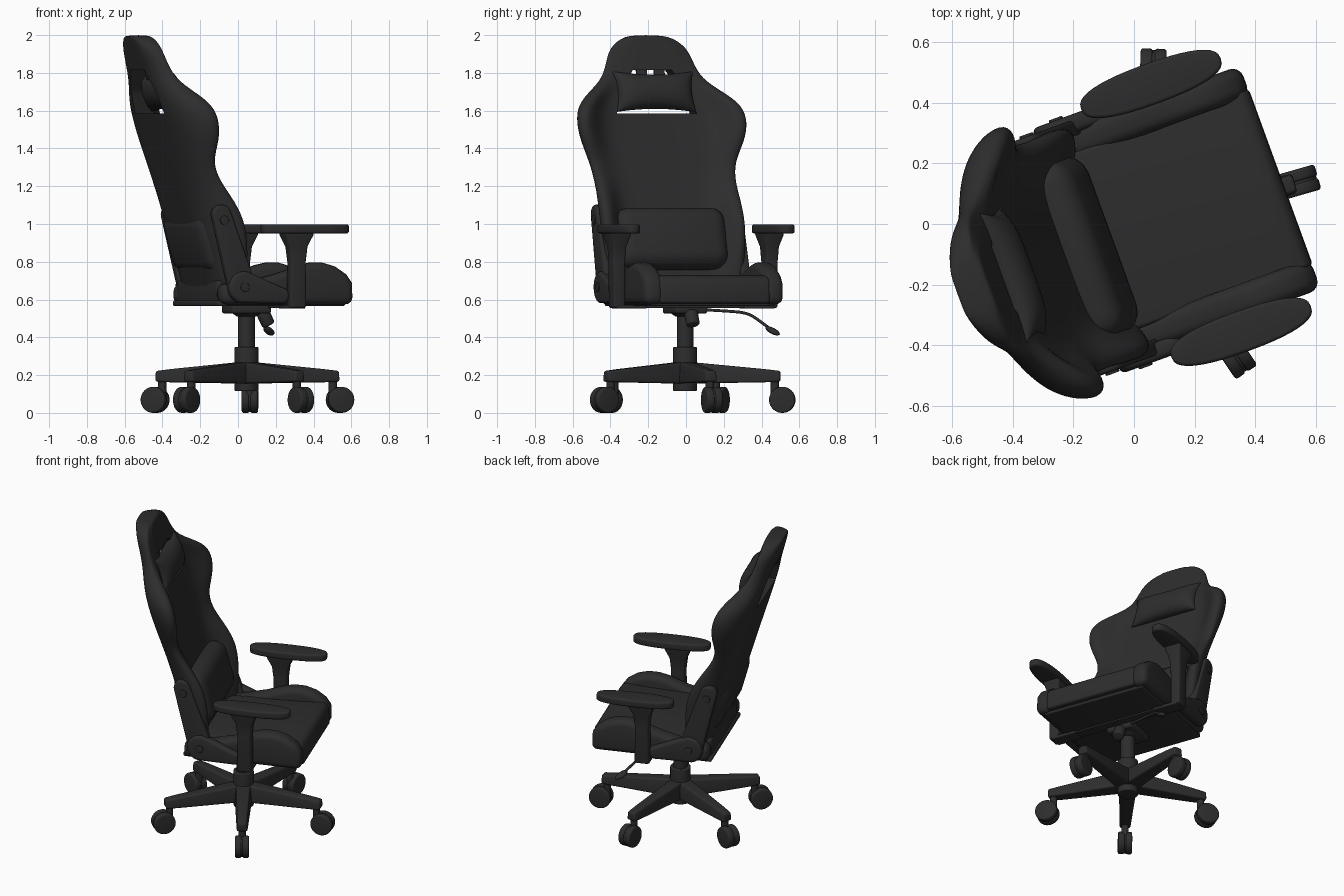
import bpy, bmesh, math
from mathutils import Matrix, Vector

if "Cube" in bpy.data.objects:
    bpy.data.objects.remove(bpy.data.objects["Cube"])

# Chair is built facing +X around its column, then turned and placed
PLACE = Matrix.Translation((0.045, -0.005, 0)) @ Matrix.Rotation(math.radians(20), 4, 'Z')
TILT = -0.27
black = bpy.data.materials.new("soft black")
black.diffuse_color = (0.026, 0.026, 0.026, 1)
black.use_nodes = True
black.node_tree.nodes["Principled BSDF"].inputs["Base Color"].default_value = black.diffuse_color


def finish(name, bm, bevel=0, sub=0, cutter=None, place=True, angle=35):
    bmesh.ops.recalc_face_normals(bm, faces=bm.faces)
    me = bpy.data.meshes.new(name)
    bm.to_mesh(me)
    bm.free()
    if place:
        me.transform(PLACE)
    me.materials.append(black)
    ob = bpy.data.objects.new(name, me)
    bpy.context.collection.objects.link(ob)
    bpy.ops.object.select_all(action='DESELECT')
    ob.select_set(True)
    bpy.context.view_layer.objects.active = ob
    if bevel:
        m = ob.modifiers.new("bevel", 'BEVEL')
        m.width, m.segments, m.limit_method = bevel, 4, 'ANGLE'
        m.angle_limit = math.radians(40)
    if sub:
        ob.modifiers.new("sub", 'SUBSURF').levels = sub
    if cutter:
        m = ob.modifiers.new("cut", 'BOOLEAN')
        m.operation, m.object, m.solver = 'DIFFERENCE', cutter, 'EXACT'
    for m in list(ob.modifiers):
        bpy.ops.object.modifier_apply(modifier=m.name)
    bpy.ops.object.shade_smooth_by_angle(angle=math.radians(angle))
    return ob


def loft(name, rings, **kw):
    bm = bmesh.new()
    vs = [[bm.verts.new(p) for p in r] for r in rings]
    n = len(vs[0])
    for a, b in zip(vs, vs[1:]):
        for i in range(n):
            bm.faces.new((a[i], a[(i + 1) % n], b[(i + 1) % n], b[i]))
    bm.faces.new(vs[0])
    bm.faces.new(vs[-1][::-1])
    return finish(name, bm, **kw)


def side_prism(name, pts, v0, v1, bevel):
    return loft(name, [[(u, v, z) for u, z in pts] for v in (v0, v1)], bevel=bevel)


def box(name, c, size, bevel, tilt=0):
    bm = bmesh.new()
    bmesh.ops.create_cube(bm, size=1, matrix=Matrix.Translation(c) @ Matrix.Rotation(tilt, 4, 'Y')
                          @ Matrix.Diagonal((*size, 1)))
    return finish(name, bm, bevel=bevel)


def cyl(name, p0, p1, r, bevel=0.0, r2=None):
    p0, p1 = Vector(p0), Vector(p1)
    d = p1 - p0
    bm = bmesh.new()
    mat = Matrix.Translation((p0 + p1) / 2) @ d.to_track_quat('Z', 'Y').to_matrix().to_4x4()
    bmesh.ops.create_cone(bm, cap_ends=True, segments=32, radius1=r, radius2=r2 or r,
                          depth=d.length, matrix=mat)
    return finish(name, bm, bevel=bevel)


def capsule(c0, r0, c1, r1, n=12):
    a = math.atan2(c1[1] - c0[1], c1[0] - c0[0])
    pts = []
    for c, r, start in ((c0, r0, a + math.pi / 2), (c1, r1, a - math.pi / 2)):
        for i in range(n + 1):
            t = start + math.pi * i / n
            pts.append((c[0] + r * math.cos(t), c[1] + r * math.sin(t)))
    return pts


# Five-leg base with twin casters
cyl("hub", (0, 0, 0.115), (0, 0, 0.35), 0.063, 0.006)
cyl("gas_column", (0, 0, 0.3), (0, 0, 0.54), 0.044)
for k in range(5):
    rot = Matrix.Rotation(math.radians(-4 + 72 * k), 4, 'Z')
    P = lambda r, t, z: rot @ Vector((r, t, z))
    rings = [[P(r, -h, z0), P(r, h, z0), P(r, h * 0.8, z1), P(r, -h * 0.8, z1)]
             for r, h, z0, z1 in ((0.02, 0.055, 0.155, 0.27), (0.42, 0.038, 0.162, 0.232),
                                  (0.505, 0.034, 0.165, 0.222))]
    loft("base_leg", rings, bevel=0.012)
    cyl("caster_stem", P(0.475, 0, 0.09), P(0.475, 0, 0.18), 0.022)
    cyl("caster_hood", P(0.515, -0.02, 0.069), P(0.515, 0.02, 0.069), 0.064)
    for s in (1, -1):
        cyl("caster_wheel", P(0.515, s * 0.003, 0.069), P(0.515, s * 0.043, 0.069), 0.069, 0.01)

# Tilt mechanism, tension knob and height lever
box("mechanism", (0, 0, 0.55), (0.22, 0.18, 0.05), 0.015)
cyl("mechanism_collar", (0, 0, 0.51), (0, 0, 0.53), 0.05, 0, 0.08)
cyl("tension_knob", (0.09, 0, 0.535), (0.125, 0, 0.465), 0.036, 0.01)
cu = bpy.data.curves.new("height_lever", 'CURVE')
cu.dimensions, cu.bevel_depth, cu.bevel_resolution, cu.use_fill_caps = '3D', 0.008, 3, True
path = [(0.08, 0, 0.55), (0.13, 0.18, 0.54), (0.17, 0.29, 0.53), (0.21, 0.34, 0.49), (0.26, 0.385, 0.445)]
sp = cu.splines.new('NURBS')
sp.points.add(len(path) - 1)
for p, co in zip(sp.points, path):
    p.co = (*(PLACE @ Vector(co)), 1)
sp.use_endpoint_u, sp.order_u = True, 3
cu.materials.append(black)
lever = bpy.data.objects.new("height_lever", cu)
bpy.context.collection.objects.link(lever)
bm = bmesh.new()
bmesh.ops.create_uvsphere(bm, u_segments=20, v_segments=12, radius=1,
                          matrix=Matrix.Translation((0.27, 0.395, 0.434)) @ Matrix.Rotation(0.75, 4, 'Z')
                          @ Matrix.Rotation(0.45, 4, 'Y') @ Matrix.Diagonal((0.045, 0.026, 0.016, 1)))
finish("lever_paddle", bm, angle=60)

# Seat cushion, underside and side bolsters
side_prism("seat_cushion", [(-0.28, 0.58), (-0.28, 0.7), (0.3, 0.722), (0.4, 0.73), (0.445, 0.72),
                            (0.465, 0.69), (0.468, 0.58)], -0.31, 0.31, 0.015)
box("seat_pan", (0.07, 0, 0.58), (0.72, 0.7, 0.03), 0.01)
bolster = [(-0.28, 0.575), (-0.28, 0.68), (-0.1, 0.70), (0.05, 0.74), (0.17, 0.782), (0.23, 0.795),
           (0.3, 0.795), (0.37, 0.775), (0.43, 0.735), (0.462, 0.69), (0.467, 0.575)]

for s in (1, -1):
    side_prism("seat_bolster", bolster, s * 0.285, s * 0.392, 0.038)
    # Recliner bracket with cover and bolts
    side_prism("recliner_plate", capsule((-0.285, 1.05), 0.052, (-0.17, 0.67), 0.075),
               s * 0.36, s * 0.412, 0.012)
    side_prism("recliner_cover", capsule((-0.165, 0.665), 0.085, (0.05, 0.62), 0.042),
               s * 0.37, s * 0.43, 0.02)
    cyl("upper_bolt", (-0.275, s * 0.4, 1.02), (-0.275, s * 0.42, 1.02), 0.024, 0.004)
    cyl("lower_bolt", (-0.165, s * 0.4, 0.665), (-0.165, s * 0.437, 0.665), 0.024, 0.004)
    # Armrest: post, foot and oval pad
    rings = [[(0.125 + a * hu, s * 0.43 + b * hv, z) for a, b in ((-1, -1), (1, -1), (1, 1), (-1, 1))]
             for z, hu, hv in ((0.555, 0.046, 0.032), (0.8, 0.043, 0.034), (0.88, 0.052, 0.038),
                               (0.955, 0.085, 0.058))]
    loft("arm_post", rings, bevel=0.012)
    box("arm_foot", (0.125, s * 0.36, 0.562), (0.09, 0.17, 0.02), 0.006)
    pad = []
    for i in range(40):
        t = math.tau * i / 40
        c, q = math.cos(t), math.sin(t)
        pad.append((0.17 + 0.245 * math.copysign(abs(c) ** 0.85, c),
                    s * 0.435 + 0.068 * math.copysign(abs(q) ** 0.75, q)))
    loft("arm_pad", [[(u, v, z) for u, v in pad] for z in (0.95, 0.998)], bevel=0.012)
box("arm_crossbar", (0.125, 0, 0.562), (0.07, 0.7, 0.014), 0.004)

# Backrest: lofted shell with thin side wings and an opening behind the head pillow
opening = [(-0.225, 1.585), (0.225, 1.585), (0.19, 1.7), (0.11, 1.815), (-0.11, 1.815), (-0.19, 1.7)]
cutter = loft("opening_cutter", [[(u, v, z) for v, z in opening] for u in (-0.95, 0.0)])
cutter.hide_render = True
# each entry: share of half width, share of the way from centre to wing tip, front or back side
section = [(0, 0, 0), (0.45, 0, 0), (0.66, 0.12, 0), (0.82, 0.78, 0), (0.92, 1.06, 0), (1.02, 0.95, 1),
           (1.0, 0.62, 1), (0.88, 0.27, 1), (0.68, 0.05, 1), (0.45, 0, 1), (0, 0, 1)]
rows = [(0.575, 0.35, -0.15), (0.59, 0.36, -0.14), (0.7, 0.375, -0.13), (0.85, 0.39, -0.125),
        (1.0, 0.4, -0.14), (1.12, 0.395, -0.2), (1.23, 0.39, -0.285), (1.33, 0.405, -0.33),
        (1.44, 0.455, -0.31), (1.54, 0.475, -0.315), (1.63, 0.455, -0.345), (1.70, 0.37, -0.42),
        (1.77, 0.275, -0.495), (1.86, 0.24, -0.53), (1.93, 0.215, -0.55), (1.98, 0.15, -0.565),
        (2.0, 0.085, -0.58)]
rings = []
for z, w, uw in rows:
    ub = -0.275 - 0.295 * (z - 0.655)
    uf = ub + 0.11
    half = []
    for f, k, back in section:
        u0 = ub if back else uf
        half.append((f * w, u0 + (uw - u0) * k))
    ring = half + [(-v, u) for v, u in half[-2:0:-1]]
    rings.append([(u, v, z) for v, u in ring])
loft("backrest", rings, sub=2, cutter=cutter)
bpy.data.objects.remove(cutter)

# Lumbar cushion, pinched head pillow and its straps
box("lumbar_cushion", (-0.25, 0, 0.915), (0.21, 0.62, 0.335), 0.08, TILT)
bm = bmesh.new()
N = 16
head = Matrix.Translation((-0.475, 0, 1.7)) @ Matrix.Rotation(TILT, 4, 'Y')
for side in (1, -1):
    grid = []
    for i in range(N + 1):
        for j in range(N + 1):
            a, b = math.sin(math.pi * (i / N - 0.5)), math.sin(math.pi * (j / N - 0.5))
            puff = 0.068 * math.sqrt(max(0, (1 - a ** 4) * (1 - b ** 2)))
            grid.append(bm.verts.new(head @ Vector((side * puff, 0.228 * a * (1 - 0.09 * (1 - b * b)),
                                                    0.112 * b * (1 - 0.18 * (1 - a * a))))))
    for i in range(N):
        for j in range(N):
            k = i * (N + 1) + j
            bm.faces.new((grid[k], grid[k + 1], grid[k + N + 2], grid[k + N + 1]))
bmesh.ops.remove_doubles(bm, verts=bm.verts, dist=1e-5)
finish("head_pillow", bm, angle=60)
for s in (1, -1):
    box("pillow_strap", (-0.535, s * 0.05, 1.79), (0.012, 0.06, 0.12), 0.003, TILT)
